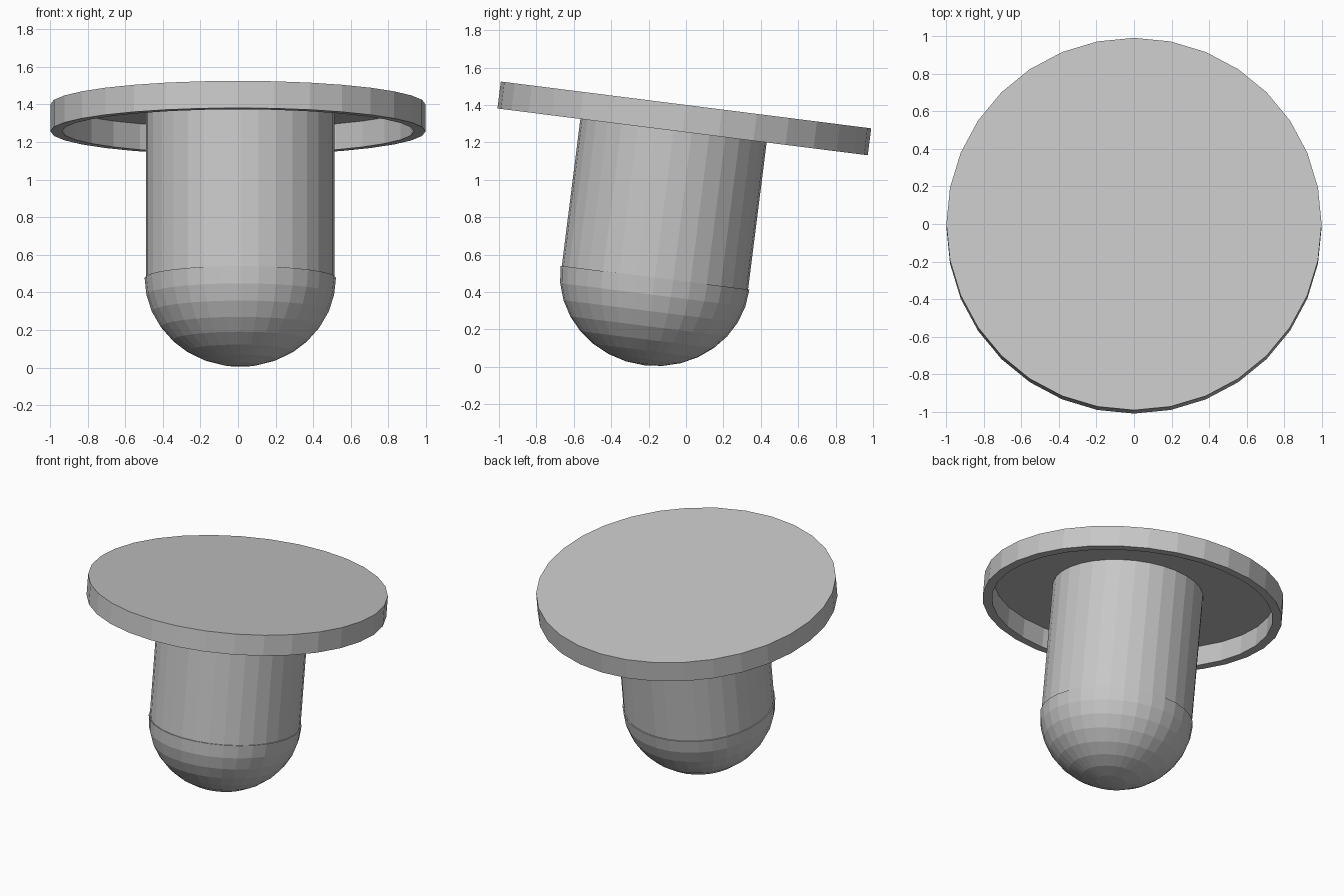
import bpy
import bmesh
from math import sin, cos, pi, radians
from mathutils import Matrix, Vector

cube = bpy.data.objects.get("Cube")
if cube:
    bpy.data.objects.remove(cube, do_unlink=True)

# One plain grey for the whole model
grey = bpy.data.materials.new("plain grey")
grey.use_nodes = True
COLOUR = (0.57, 0.57, 0.57, 1)
grey.diffuse_color = COLOUR
grey.node_tree.nodes["Principled BSDF"].inputs["Base Color"].default_value = COLOUR

SIDES = 32
# Shared tilted frame: origin at the centre of the disc's top face
TILT = Matrix.Translation((0, 0, 1.4)) @ Matrix.Rotation(radians(-7.2), 4, 'X')


def lathe(name, profile, centre=(0, 0, 0)):
    """Spin a (radius, height) profile into a closed, flat-shaded solid."""
    bm = bmesh.new()
    verts = [bm.verts.new((r, 0, z)) for r, z in profile]
    edges = [bm.edges.new(pair) for pair in zip(verts, verts[1:])]
    bmesh.ops.spin(bm, geom=verts + edges, cent=(0, 0, 0), axis=(0, 0, 1),
                   angle=2 * pi, steps=SIDES)
    bmesh.ops.remove_doubles(bm, verts=bm.verts, dist=0.0005)
    bmesh.ops.recalc_face_normals(bm, faces=bm.faces)
    bm.transform(TILT @ Matrix.Translation(Vector(centre)))
    mesh = bpy.data.meshes.new(name)
    bm.to_mesh(mesh)
    bm.free()
    mesh.materials.append(grey)
    obj = bpy.data.objects.new(name, mesh)
    bpy.context.collection.objects.link(obj)
    return obj


# Wide disc, hollow underneath, with a thin rim
R, INNER, DEPTH, SKIN = 0.998, 0.936, 0.145, 0.006
lathe("disc_cap", [(0, 0), (R, 0), (R, -DEPTH), (INNER, -DEPTH),
                   (INNER, -SKIN), (0, -SKIN)])

# Straight stem, set slightly off the disc's centre
STEM_X, STEM_Y, STEM_LEN = 0.012, -0.049, 0.937
STEM_R = 0.502
lathe("stem", [(0, -0.003), (STEM_R, -0.003), (STEM_R, -STEM_LEN), (0, -STEM_LEN)],
      (STEM_X, STEM_Y, 0))

# Rounded end, a little wider than the stem and slightly flattened
DOME_R, DOME_H, BANDS = 0.509, 0.472, 8
arc = [(DOME_R * cos(i * pi / 2 / BANDS), -DOME_H * sin(i * pi / 2 / BANDS))
       for i in range(BANDS)]
lathe("rounded_end", [(0, 0)] + arc + [(0, -DOME_H)], (STEM_X, STEM_Y, -STEM_LEN))
